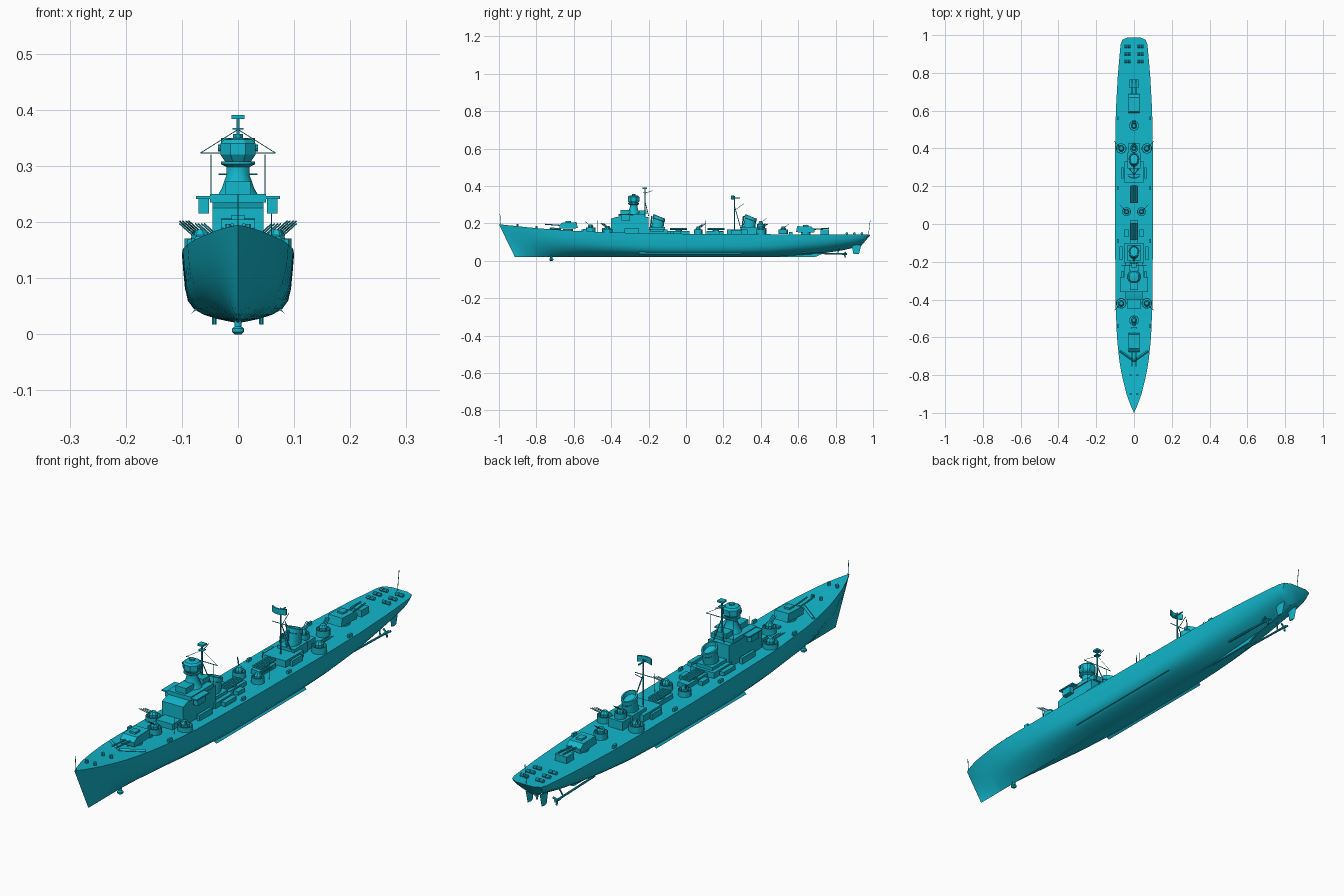
import bpy, bmesh, math
from mathutils import Vector

if "Cube" in bpy.data.objects:
    bpy.data.objects.remove(bpy.data.objects["Cube"], do_unlink=True)

paint = bpy.data.materials.new("cyan paint")
paint.use_nodes = True
colour = (0.006, 0.48, 0.61, 1)
paint.diffuse_color = colour
paint.node_tree.nodes["Principled BSDF"].inputs["Base Color"].default_value = colour
made = []


def finish(name, bm):
    bmesh.ops.recalc_face_normals(bm, faces=bm.faces)
    mesh = bpy.data.meshes.new(name)
    bm.to_mesh(mesh)
    bm.free()
    mesh.materials.append(paint)
    ob = bpy.data.objects.new(name, mesh)
    bpy.context.collection.objects.link(ob)
    made.append(ob)
    return ob


def loft(name, rings):
    """Skin a list of equal closed rings and cap both ends."""
    bm = bmesh.new()
    rows = [[bm.verts.new(p) for p in ring] for ring in rings]
    n = len(rows[0])
    for a, b in zip(rows, rows[1:]):
        for i in range(n):
            j = (i + 1) % n
            bm.faces.new((a[i], a[j], b[j], b[i]))
    bm.faces.new(rows[0])
    bm.faces.new(rows[-1])
    bmesh.ops.remove_doubles(bm, verts=bm.verts, dist=1e-6)
    return finish(name, bm)


def box(name, x0, x1, y0, y1, z0, z1):
    return loft(name, [[(x0, y0, z), (x1, y0, z), (x1, y1, z), (x0, y1, z)] for z in (z0, z1)])


def prism(name, profile, w):
    """Side profile in (y, z), extruded across x."""
    return loft(name, [[(x, y, z) for y, z in profile] for x in (-w, w)])


def turned(name, x, y, profile, sides=12):
    """Stack of (radius, z) rings about an upright axis."""
    step = math.tau / sides
    return loft(name, [[(x + r * math.cos((i + .5) * step), y + r * math.sin((i + .5) * step), z)
                        for i in range(sides)] for r, z in profile])


def rod(name, a, b, r=0.0015, sides=6):
    a, b = Vector(a), Vector(b)
    q = (b - a).to_track_quat('Z', 'Y')
    circle = [q @ Vector((r * math.cos(math.tau * i / sides), r * math.sin(math.tau * i / sides), 0))
              for i in range(sides)]
    return loft(name, [[p + c for c in circle] for p in (a, b)])


def interp(table, y):
    for (a, u), (b, v) in zip(table, table[1:]):
        if y <= b:
            return u + (v - u) * (y - a) / (b - a)
    return table[-1][1]


# Hull: lofted stations, V-shaped at the bow, full amidships, rising at the stern
BEAM = [(-1, 0), (-.96, .018), (-.9, .04), (-.8, .065), (-.7, .081), (-.6, .09), (-.4, .099),
        (.4, .1), (.6, .096), (.8, .085), (.95, .071), (.975, .062), (.987, .035)]
DECK = [(-1, .195), (-.8, .174), (-.6, .16), (-.4, .151), (0, .144), (.987, .139)]
KEEL = [(-1, .02), (.45, .02), (.7, .035), (.85, .058), (.987, .08)]
FULL = [(-1, 1.6), (-.8, 2), (-.5, 4.5), (-.15, 9), (.3, 8), (.7, 4), (.987, 3)]
HEIGHTS = [0, .02, .06, .12, .2, .32, .5, .75, 1]


def deck(y):
    return interp(DECK, y)


def station(y):
    w, top, low, p = (interp(t, y) for t in (BEAM, DECK, KEEL, FULL))
    half = []
    for t in HEIGHTS:
        x = w * (.9 + .1 * t) * (1 - (1 - t) ** p)
        rake = .085 * max(0, (-.7 - y) / .3) - .05 * max(0, (y - .85) / .137)
        half.append((x, y + rake * (1 - t), low + (top - low) * t))
    return half + [(-x, yy, z) for x, yy, z in reversed(half[1:])]


stations = sorted({-1, -.98, -.93, -.85, .9, .987, .975, .96, .95} | {round(-.96 + .06 * i, 2) for i in range(32)})
loft("hull", [station(y) for y in stations])
prism("keel_skeg", [(.4, .02), (.69, .02), (.74, .042), (.5, .04)], .004)
turned("sonar_dome", 0, -.72, [(.006, .0), (.011, .004), (.011, .01), (.006, .014), (.006, .03)])

# Shafts, propellers, rudders and bilge keels on both sides
for s, side in ((1, "left"), (-1, "right")):
    x = .042 * s
    rod(side + "_shaft", (x, .62, .042), (x, .845, .036), .004, 8)
    rod(side + "_shaft_strut", (x, .81, .037), (x * .7, .82, .07), .003)
    rod(side + "_propeller_hub", (x, .835, .036), (x, .86, .036), .005, 8)
    for k in range(3):
        a = k * math.tau / 3 + .5
        rod(side + "_propeller_blade", (x, .847, .036),
            (x + .018 * math.cos(a), .852, .036 + .018 * math.sin(a)), .004)
    loft(side + "_rudder", [[(.03 * s + dx, y, z) for dx, y in ((0, a), (.004, a + .015), (0, b), (-.004, a + .015))]
                            for z, a, b in ((.037, .895, .925), (.085, .885, .937))])
    loft(side + "_bilge_keel", [[(s * .07, y, .046), (s * .083, y, .037), (s * .074, y, .048)] for y in (-.25, .3)])

# Superstructure deckhouses
prism("bridge_house", [(-.4, .145), (-.4, .225), (-.37, .235), (-.2, .235), (-.2, .145)], .045)
box("bridge_deck", -.05, .05, -.36, -.22, .235, .25)
box("fore_deckhouse", -.05, .05, -.21, -.1, .14, .168)
box("middle_deckhouse", -.022, .022, -.1, .02, .14, .16)
box("aft_walkway", -.022, .022, .11, .2, .14, .16)
box("aft_deckhouse", -.05, .05, .22, .33, .14, .168)
box("aft_gun_house", -.03, .03, .33, .43, .14, .175)
box("fore_gun_house", -.035, .035, -.45, -.4, .145, .175)
for s, side in ((1, "left"), (-1, "right")):
    def pair(name, x0, x1, *rest):
        box(side + "_" + name, *sorted((x0 * s, x1 * s)), *rest)
    pair("bridge_wing", .045, .075, -.36, -.28, .241, .246)
    pair("bridge_wing_cabin", .052, .07, -.345, -.3, .215, .243)
    pair("deck_locker", .055, .066, -.33, -.25, .145, .172)
    pair("deck_boat", .06, .078, -.19, -.12, .155, .17)
    pair("aft_locker", .055, .065, .24, .3, .14, .165)
    pair("middle_locker", .03, .05, -.07, -.03, .14, .16)
    rod(side + "_aerial", (.048 * s, -.22, .235), (.048 * s, -.22, .32), .001)
    prism(side + "_wave_breaker", [(-.675, .15), (-.675, .172), (-.671, .172), (-.671, .15)], .001)
    rod(side + "_breakwater", (0, -.725, .172), (.075 * s, -.672, .168), .006, 4)
    for y in (-.9, -.8):
        turned(side + "_mooring_bollard", .018 * s, y, [(.006, deck(y) - .005), (.006, deck(y) + .012)], 8)
    for y in (-.55, -.1, .18, .55):
        pair("edge_fitting", .082, .09, y, y + .02, .14, deck(y) + .012)
    for y in (.86, .9, .94):
        for x in (.025, .042):
            rod(side + "_depth_charge", (x * s - .007, y, .146), (x * s + .007, y, .146), .007, 8)

# Control tower and director
turned("control_tower", 0, -.28, [(.036, .25), (.03, .26), (.021, .285), (.021, .298), (.031, .303), (.031, .308)])
turned("tower_director", 0, -.28, [(.025, .308), (.034, .32), (.034, .34), (.027, .347), (.01, .35), (.01, .357)], 8)
rod("rangefinder", (-.036, -.285, .332), (.036, -.285, .332), .006, 8)
box("chart_house", -.022, .022, -.35, -.3, .25, .272)
box("signal_house", -.025, .025, -.25, -.21, .25, .27)

# Fore mast with yard, rigging and radar
rod("fore_mast", (0, -.22, .235), (0, -.22, .388), .003)
rod("fore_yard", (-.067, -.22, .323), (.067, -.22, .323), .0014)
rod("fore_gaff", (0, -.22, .36), (0, -.18, .375), .0014)
box("fore_radar", -.012, .012, -.232, -.208, .384, .391)
box("fore_mast_platform", -.01, .01, -.23, -.21, .365, .368)
for s in (-1, 1):
    rod("mast_stay", (0, -.22, .365), (s * .067, -.22, .323), .0007, 4)
    rod("mast_leg", (0, -.22, .32), (s * .022, -.2, .24), .002)

# Aft tripod mast with a dish radar
rod("aft_mast", (0, .26, .165), (0, .26, .345), .003)
for s in (-1, 1):
    rod("aft_mast_leg", (0, .26, .29), (s * .025, .295, .165), .002)
rod("aft_yard", (-.035, .26, .285), (.035, .26, .285), .0014)
rod("aft_gaff", (0, .26, .27), (0, .31, .305), .0014)
loft("aft_radar_dish", [[(x, .24 + 12 * x * x, .328), (x, .246 + 12 * x * x, .328),
                         (x, .246 + 12 * x * x, .35), (x, .24 + 12 * x * x, .35)]
                        for x in (-.03, -.02, -.01, 0, .01, .02, .03)])
rod("radar_bracket", (0, .24, .335), (0, .29, .335), .003)


# Raked oval funnels with a sloping rim, cap band and recessed mouth
def funnel(name, y):
    def ring(rx, ry, z, shift, slope):
        return [(rx * math.cos(a), y + shift + ry * math.sin(a), z - slope * math.sin(a))
                for a in (math.tau * i / 20 for i in range(20))]
    loft(name, [ring(.027, .033, .15, 0, 0), ring(.025, .03, .218, .011, .011), ring(.028, .032, .22, .011, .011),
                ring(.028, .032, .236, .014, .011), ring(.022, .026, .237, .014, .011),
                ring(.02, .024, .222, .012, .011)])
    rod(name + "_steam_pipe", (0, y - .036, .15), (0, y - .025, .24), .004, 8)
    box(name + "_casing", -.035, .035, y - .04, y + .045, .14, .18)


funnel("fore_funnel", -.157)
funnel("aft_funnel", .333)


# Main gun turrets, d = facing along y
def main_gun(name, y, d, barrels=(-.01, .01)):
    z = deck(y) - .003
    turned(name + "_ring", 0, y, [(.027, z - .01), (.027, z + .012)], 16)
    prism(name + "_shield", [(y + d * a, z + b) for a, b in
                             ((.045, .012), (.048, .03), (.03, .045), (-.045, .047), (-.052, .015))], .03)
    box(name + "_hatch", -.012, .012, y - .015, y + .015, z + .044, z + .053)
    for x in barrels:
        rod(name + "_barrel", (x, y + d * .04, z + .03), (x, y + d * .125, z + .036), .003, 8)


main_gun("fore_gun", -.63, -1)
main_gun("aft_gun", .64, 1)
box("stern_deckhouse", -.025, .025, .72, .765, .135, .166)


# Light gun mounts: round tub, angled cradle and raised barrels
def light_gun(name, x, y, z, out, d, r=.028):
    turned(name + "_tub", x, y, [(r, z), (r, z + .024), (r * .86, z + .024), (r * .86, z + .01)])
    turned(name + "_cradle", x, y, [(r * .5, z + .005), (r * .6, z + .03), (r * .35, z + .04)], 8)
    for k in (-.008, -.003, .003, .008):
        rod(name + "_barrel", (x + k * d, y + k * out, z + .03),
            (x + k * d + out * .028, y + k * out + d * .03, z + .055), .0013)


for s, side in ((1, "left"), (-1, "right")):
    light_gun(side + "_fore_light_gun", s * .068, -.42, .147, s, -1)
    light_gun(side + "_aft_light_gun", s * .068, .4, .142, s, 1)
    light_gun(side + "_middle_light_gun", s * .04, .065, .142, s, 1, .024)
light_gun("centre_fore_gun", 0, -.51, .155, 0, -1, .026)
light_gun("centre_aft_gun", 0, .52, .142, 0, 1, .026)
light_gun("raised_aft_gun", 0, .4, .172, 0, 1, .022)

# Torpedo tube banks
for y in (-.04, .16):
    turned("tube_turntable", 0, y, [(.018, .155), (.018, .165)])
    for x in (-.015, -.005, .005, .015):
        rod("torpedo_tube", (x, y - .045, .17), (x, y + .045, .17), .0048, 8)

# Hatch, flag staffs and deck aerials
box("foredeck_hatch", -.015, .015, -.56, -.545, .15, .166)
rod("bow_staff", (0, -.99, .19), (0, -.995, .25), .0013)
rod("stern_staff", (0, .975, .135), (0, .985, .215), .0013)
for y in (-.475, .105):
    rod("deck_aerial", (.06, y, .14), (.06, y, .215), .001)

# Smooth the gentle curves and keep the edges sharp
for ob in bpy.context.selected_objects:
    ob.select_set(False)
for ob in made:
    ob.select_set(True)
bpy.context.view_layer.objects.active = made[0]
bpy.ops.object.shade_smooth_by_angle(angle=math.radians(30))
